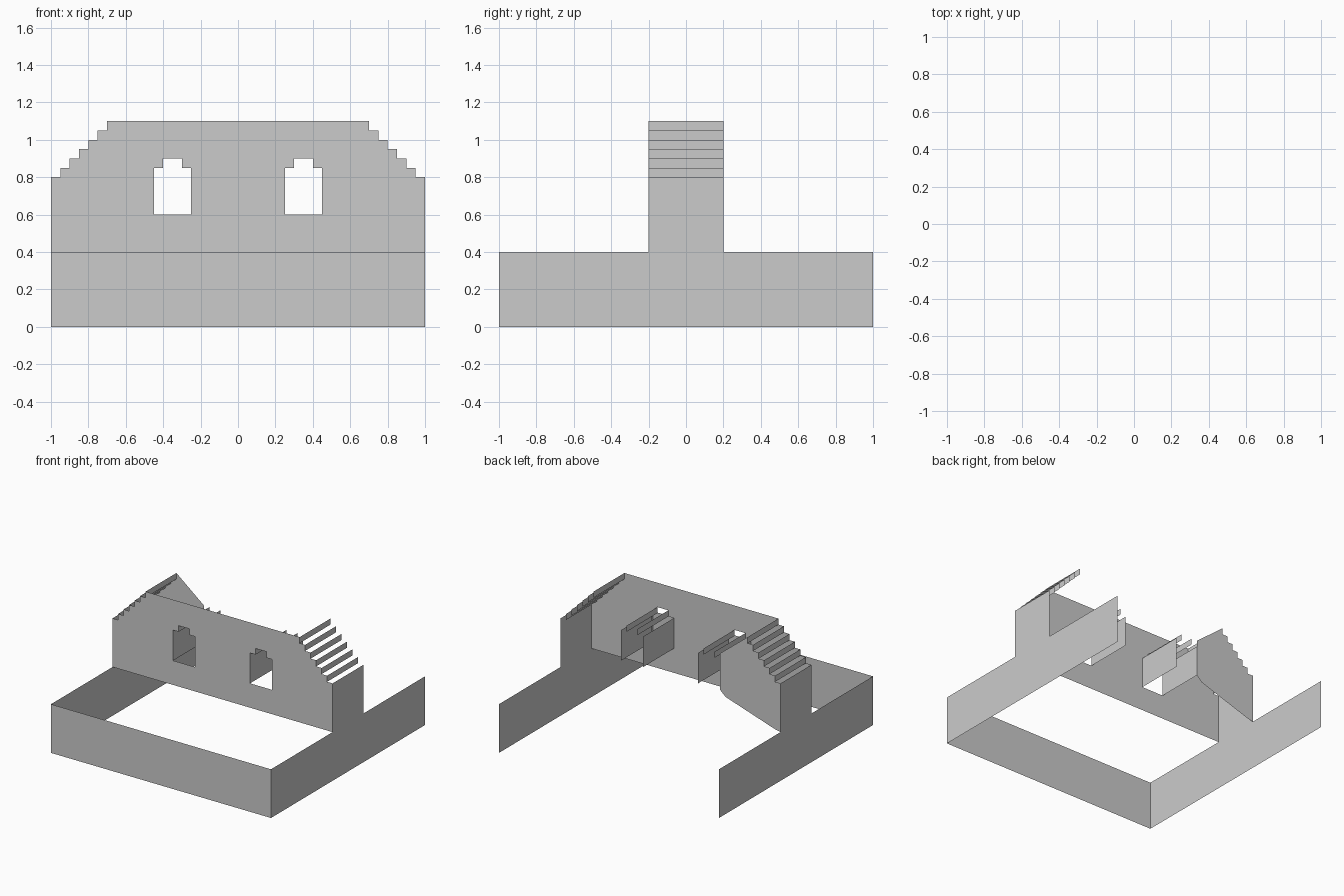
import bpy, bmesh
from mathutils import Vector

if "Cube" in bpy.data.objects:
    bpy.data.objects.remove(bpy.data.objects["Cube"])


def sheet(name, loops, place, normal):
    """Flat panel from 2D outlines (first is the edge, others are holes)."""
    bm = bmesh.new()
    edges = []
    for loop in loops:
        vs = [bm.verts.new(place(*p)) for p in loop]
        edges += [bm.edges.new((vs[i], vs[i - 1])) for i in range(len(vs))]
    if len(loops) == 1:
        bmesh.ops.contextual_create(bm, geom=edges)
    else:
        bmesh.ops.triangle_fill(bm, edges=edges, use_beauty=True, normal=normal)
    bm.normal_update()
    for f in bm.faces:
        if f.normal.dot(Vector(normal)) < 0:
            f.normal_flip()
    finish(name, bm)


def strips(name, items):
    """Upright strips across the wall thickness: (x, z0, z1, facing)."""
    bm = bmesh.new()
    for x, z0, z1, facing in items:
        pts = [(x, -T, z0), (x, T, z0), (x, T, z1), (x, -T, z1)]
        if facing < 0:
            pts.reverse()
        bm.faces.new([bm.verts.new(p) for p in pts])
    finish(name, bm)


def finish(name, bm):
    me = bpy.data.meshes.new(name)
    bm.to_mesh(me)
    bm.free()
    bpy.context.collection.objects.link(bpy.data.objects.new(name, me))


T = 0.2        # half thickness of the raised wall
STEPS = 6

# Stepped shoulder from the outer edge up to the top
shoulder = [(1.0, 0.8)]
for i in range(1, STEPS + 1):
    x, z = 1 - 0.05 * i, 0.8 + 0.05 * i
    shoulder += [(x, z - 0.05), (x, z)]
left_shoulder = [(-x, z) for x, z in shoulder]


def window(cx):
    half = [(0.1, 0.6), (0.1, 0.85), (0.05, 0.85), (0.05, 0.9)]
    return [(cx + x, z) for x, z in half] + [(cx - x, z) for x, z in reversed(half)]


# Base front wall
sheet("base_front", [[(-1, 0), (1, 0), (1, 0.4), (-1, 0.4)]],
      lambda x, z: (x, -1, z), (0, -1, 0))

# Raised front wall with two windows
outline = [(-1, 0.4), (1, 0.4)] + shoulder + left_shoulder[::-1]
sheet("raised_front", [outline, window(-0.35), window(0.35)],
      lambda x, z: (x, -T, z), (0, -1, 0))

# Side walls, low base with a raised middle
side = [(-1, 0), (1, 0), (1, 0.4), (T, 0.4), (T, 0.8), (-T, 0.8), (-T, 0.4), (-1, 0.4)]
for s, label in ((1, "right"), (-1, "left")):
    sheet(label + "_side", [side], lambda y, z: (s, y, z), (s, 0, 0))
    # Step risers
    strips(label + "_step_risers",
           [(s * (1 - 0.05 * i), 0.75 + 0.05 * i, 0.8 + 0.05 * i, s)
            for i in range(1, STEPS + 1)])
    # Window jambs
    c = s * 0.35
    strips(label + "_window_jambs",
           [(c + d * w, z0, z1, -d) for d in (-1, 1)
            for w, z0, z1 in ((0.1, 0.6, 0.85), (0.05, 0.85, 0.9))])

# Remaining piece of the back wall at the left end
back = left_shoulder + [(-0.45, 0.9), (-0.45, 0.6), (-0.5, 0.555), (-0.95, 0.41), (-1, 0.4)]
sheet("back_fragment", [back], lambda x, z: (x, T, z), (0, 1, 0))
